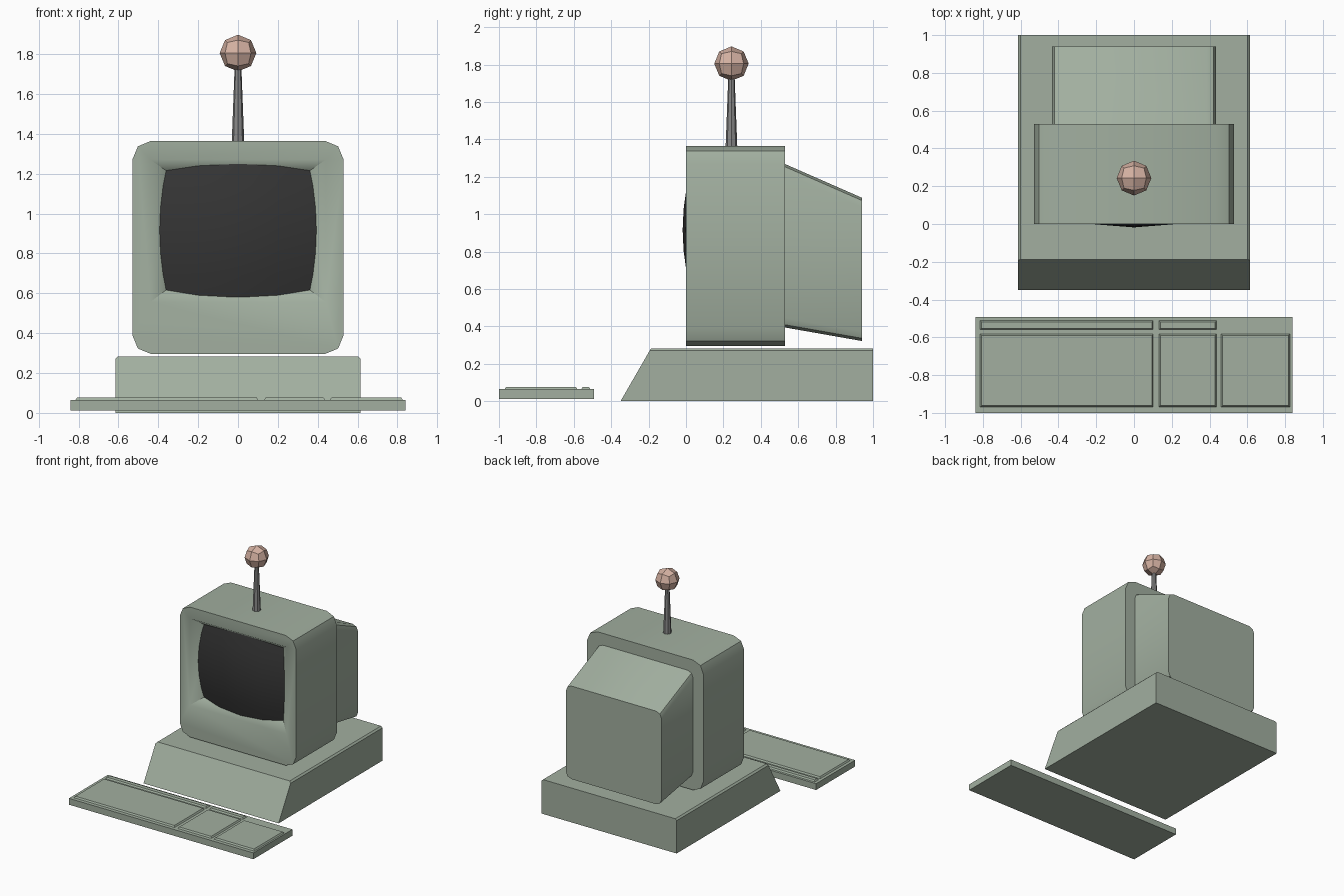
import bpy, bmesh, math
from mathutils import Vector

if "Cube" in bpy.data.objects:
    bpy.data.objects.remove(bpy.data.objects["Cube"])


def material(name, rgb):
    m = bpy.data.materials.new(name)
    m.diffuse_color = (*rgb, 1)
    m.use_nodes = True
    m.node_tree.nodes["Principled BSDF"].inputs["Base Color"].default_value = m.diffuse_color
    return m


GREEN = material("case_green", (0.36, 0.43, 0.35))
DARK = material("screen_dark", (0.035, 0.035, 0.035))
STEEL = material("steel", (0.25, 0.25, 0.25))
PINK = material("ball_pink", (0.66, 0.44, 0.36))


def finish(name, bm, mat, smooth=True):
    bmesh.ops.recalc_face_normals(bm, faces=bm.faces)
    me = bpy.data.meshes.new(name)
    bm.to_mesh(me)
    bm.free()
    ob = bpy.data.objects.new(name, me)
    bpy.context.collection.objects.link(ob)
    me.materials.append(mat)
    bpy.ops.object.select_all(action='DESELECT')
    ob.select_set(True)
    bpy.context.view_layer.objects.active = ob
    if smooth:
        bpy.ops.object.shade_smooth_by_angle(angle=math.radians(30))
    return ob


def loft(bm, ring_a, ring_b):
    """Closed solid between two matching rings of points."""
    a = [bm.verts.new(p) for p in ring_a]
    b = [bm.verts.new(p) for p in ring_b]
    n = len(a)
    bm.faces.new(a)
    bm.faces.new(b[::-1])
    for i in range(n):
        bm.faces.new((a[i], b[i], b[(i + 1) % n], a[(i + 1) % n]))


def rounded_ring(half, z0, z1, r, y, steps=2):
    """Rectangle in the xz plane with rounded corners."""
    pts = []
    corners = [(half - r, z1 - r), (r - half, z1 - r), (r - half, z0 + r), (half - r, z0 + r)]
    for k, (cx, cz) in enumerate(corners):
        for s in range(steps + 1 if r else 1):
            t = math.pi / 2 * (k + s / steps)
            pts.append((cx + r * math.cos(t), y, cz + r * math.sin(t)))
    return pts


def slab(bm, x0, x1, y0, y1, z0, z1, inset=0.0):
    def ring(i, z):
        return [(x0 + i, y0 + i, z), (x1 - i, y0 + i, z), (x1 - i, y1 - i, z), (x0 + i, y1 - i, z)]
    loft(bm, ring(0, z0), ring(inset, z1))


# Computer base: wedge-fronted box with chamfered top side edges
bm = bmesh.new()
profile = [(-0.35, 0), (1, 0), (1, 0.283), (-0.187, 0.283)]
loft(bm, [(-0.615, y, z) for y, z in profile], [(0.615, y, z) for y, z in profile])
top_sides = [e for e in bm.edges if all(v.co.z > 0.2 for v in e.verts)
             and abs(e.verts[0].co.x - e.verts[1].co.x) < 0.01]
bmesh.ops.bevel(bm, geom=top_sides, offset=0.013, segments=1, affect='EDGES')
finish("computer_base", bm, GREEN, smooth=False)

# Monitor front shell with a sloped recess cut for the screen
bm = bmesh.new()
loft(bm, rounded_ring(0.53, 0.295, 1.365, 0.095, 0), rounded_ring(0.53, 0.295, 1.365, 0.095, 0.53))
shell = finish("monitor_shell", bm, GREEN)
bm = bmesh.new()
loft(bm, rounded_ring(0.494, 0.515, 1.308, 0, -0.05), rounded_ring(0.332, 0.638, 1.195, 0, 0.10))
cutter = finish("recess_cutter", bm, GREEN)
cutter.hide_render = True
mod = shell.modifiers.new("recess", 'BOOLEAN')
mod.object = cutter
mod.operation = 'DIFFERENCE'
mod.solver = 'EXACT'
bpy.context.view_layer.objects.active = shell
bpy.ops.object.modifier_apply(modifier="recess")
bpy.data.objects.remove(cutter)

# Bulging screen
bm = bmesh.new()
bmesh.ops.create_grid(bm, x_segments=4, y_segments=6, size=1)
for v in bm.verts:
    u, w = v.co.x, v.co.y
    v.co = Vector((0.405 * u, -0.018 + 0.064 * u * u + 0.046 * w * w, 0.916 + 0.335 * w))
bmesh.ops.recalc_face_normals(bm, faces=bm.faces)
if sum(f.normal.y for f in bm.faces) > 0:
    bmesh.ops.reverse_faces(bm, faces=bm.faces)
me = bpy.data.meshes.new("screen")
bm.to_mesh(me)
bm.free()
me.materials.append(DARK)
me.shade_smooth()
bpy.context.collection.objects.link(bpy.data.objects.new("screen", me))

# Tube housing at the back, tapering downwards
bm = bmesh.new()
loft(bm, rounded_ring(0.435, 0.395, 1.27, 0.05, 0.525), rounded_ring(0.435, 0.322, 1.088, 0.05, 0.94))
finish("rear_housing", bm, GREEN)

# Antenna rod and ball
bm = bmesh.new()
bmesh.ops.create_cone(bm, cap_ends=True, segments=8, radius1=0.032, radius2=0.016, depth=0.42)
bmesh.ops.translate(bm, verts=bm.verts, vec=(0, 0.243, 1.55))
finish("antenna_rod", bm, STEEL)
bm = bmesh.new()
bmesh.ops.create_cube(bm, size=1)
bmesh.ops.subdivide_edges(bm, edges=bm.edges, cuts=1, use_grid_fill=True)
for v in bm.verts:
    v.co = v.co.normalized() * 0.092 + Vector((0, 0.243, 1.805))
finish("antenna_ball", bm, PINK)

# Keyboard body and raised key blocks
bm = bmesh.new()
slab(bm, -0.84, 0.84, -1, -0.492, 0.013, 0.065)
finish("keyboard_body", bm, GREEN, smooth=False)
bm = bmesh.new()
front, back = (-0.973, -0.578), (-0.563, -0.508)
for (x0, x1), (y0, y1) in [((-0.818, 0.105), front), ((0.128, 0.44), front), ((0.458, 0.83), front),
                           ((-0.818, 0.105), back), ((0.128, 0.44), back)]:
    slab(bm, x0, x1, y0, y1, 0.06, 0.077, 0.011)
finish("key_blocks", bm, GREEN, smooth=False)
